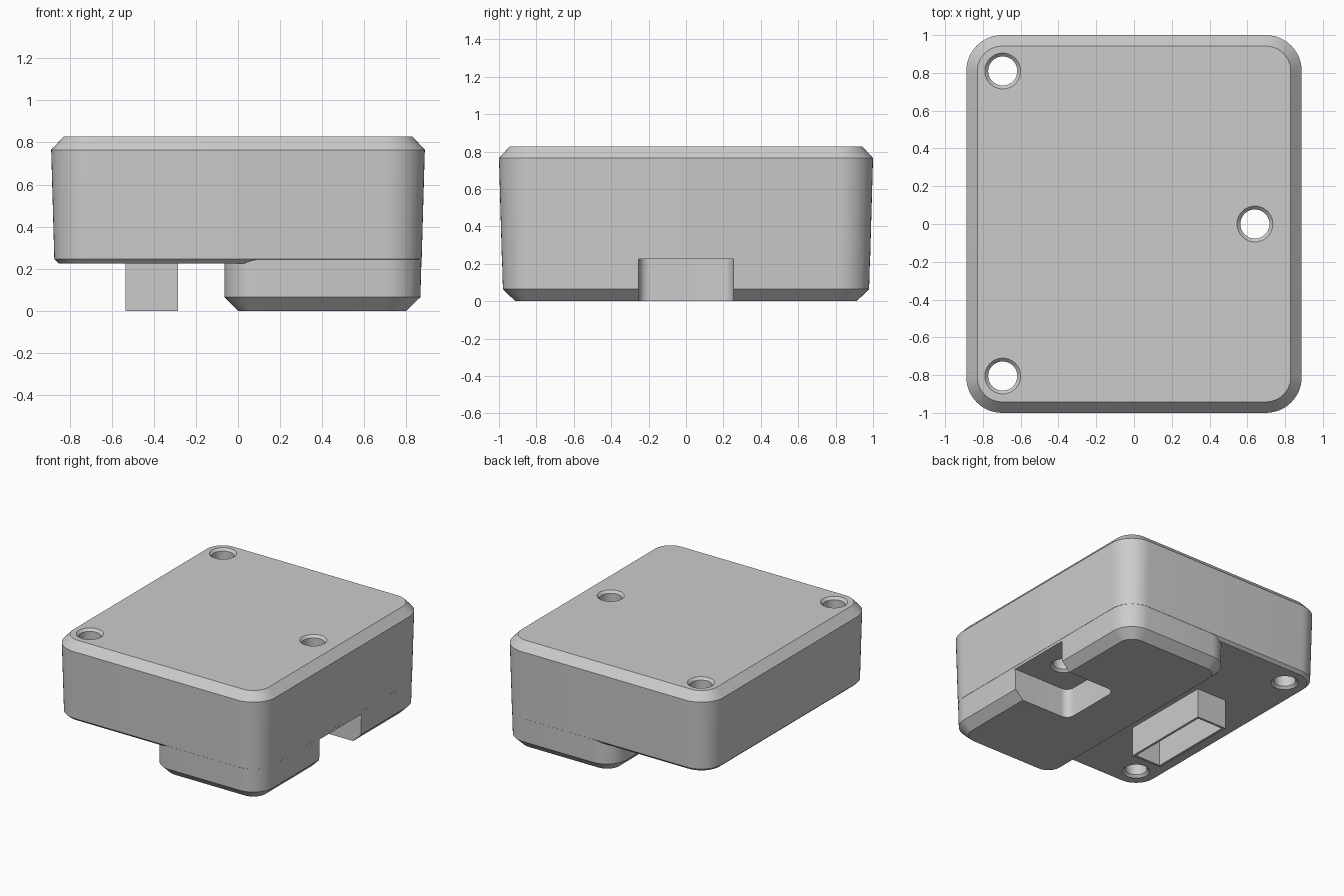
import bpy, bmesh
from math import cos, sin, pi

default = bpy.data.objects.get("Cube")
if default:
    bpy.data.objects.remove(default, do_unlink=True)

grey = bpy.data.materials.new("plain_grey")
grey.use_nodes = True
grey.diffuse_color = (0.6, 0.6, 0.6, 1)
grey.node_tree.nodes["Principled BSDF"].inputs["Base Color"].default_value = (0.6, 0.6, 0.6, 1)


def make_object(name, bm):
    bmesh.ops.recalc_face_normals(bm, faces=bm.faces)
    mesh = bpy.data.meshes.new(name)
    bm.to_mesh(mesh)
    bm.free()
    mesh.materials.append(grey)
    obj = bpy.data.objects.new(name, mesh)
    bpy.context.collection.objects.link(obj)
    return obj


def loft(name, sections):
    """Skin a closed solid through equal-length loops of points."""
    bm = bmesh.new()
    loops = [[bm.verts.new(p) for p in s] for s in sections]
    n = len(loops[0])
    for low, high in zip(loops, loops[1:]):
        for i in range(n):
            j = (i + 1) % n
            bm.faces.new((low[i], low[j], high[j], high[i]))
    bm.faces.new(loops[0][::-1])
    bm.faces.new(loops[-1])
    return make_object(name, bm)


def rounded_rect(x0, x1, y0, y1, r, z, seg=12):
    centres = ((x1 - r, y1 - r), (x0 + r, y1 - r), (x0 + r, y0 + r), (x1 - r, y0 + r))
    return [(cx + r * cos((q + k / seg) * pi / 2), cy + r * sin((q + k / seg) * pi / 2), z)
            for q, (cx, cy) in enumerate(centres) for k in range(seg + 1)]


def circle(x, y, r, z, n=40):
    return [(x + r * cos(2 * pi * i / n), y + r * sin(2 * pi * i / n), z) for i in range(n)]


def shell_section(z, inset=0.0, left=None):
    """Slice of the tapered outer shell, optionally with its own left wall."""
    grow = 0.0286 * (z - 0.065) - inset
    hx, hy, r = 0.868 + grow, 0.98 + grow, 0.17 + grow
    return rounded_rect(-hx if left is None else left + inset, hx, -hy, hy, r, z)


def combine(target, other, operation):
    other.hide_render = True
    mod = target.modifiers.new(operation, "BOOLEAN")
    mod.operation, mod.solver, mod.object = operation, "EXACT", other
    bpy.context.view_layer.objects.active = target
    bpy.ops.object.modifier_apply(modifier=mod.name)
    bpy.data.objects.remove(other, do_unlink=True)


# Main case with bevelled top and slim bevel underneath
case = loft("case", [shell_section(0.225, 0.02), shell_section(0.245),
                     shell_section(0.765), shell_section(0.828, 0.06)])

# Deeper half below the case
lower_block = loft("lower_block", [shell_section(0, 0.065, -0.065), shell_section(0.065, 0.001, -0.065),
                                   shell_section(0.26, 0.001, -0.065)])
combine(case, lower_block, "UNION")

# Notch in the lower block, open to the side
notch = loft("notch_cutter", [rounded_rect(0.39, 1.2, -0.253, 0.253, 0.06, z) for z in (-0.1, 0.225)])
combine(case, notch, "DIFFERENCE")

# Screw holes, countersunk at both ends
for x, y in ((-0.695, 0.81), (-0.695, -0.805), (0.64, 0)):
    hole = loft("hole_cutter", [circle(x, y, r, z) for r, z in
                                ((0.115, 0.205), (0.077, 0.243), (0.077, 0.81), (0.115, 0.848))])
    combine(case, hole, "DIFFERENCE")

# Hollow rectangular socket under the shallow half
bm = bmesh.new()
bmesh.ops.create_cube(bm, size=1)
for v in bm.verts:
    v.co = (-0.41 + v.co.x * 0.25, v.co.y * 0.71, 0.12 + v.co.z * 0.24)
bm.normal_update()
mouth = min(bm.faces, key=lambda f: f.calc_center_median().z)
bmesh.ops.inset_individual(bm, faces=[mouth], thickness=0.025)
floor = bmesh.ops.extrude_discrete_faces(bm, faces=[mouth])["faces"][0]
bmesh.ops.translate(bm, verts=floor.verts, vec=(0, 0, 0.22))
socket = make_object("socket", bm)

# Smooth curved walls, crisp bevels
bpy.ops.object.select_all(action="DESELECT")
case.select_set(True)
bpy.context.view_layer.objects.active = case
bpy.ops.object.shade_smooth_by_angle(angle=pi / 7)
